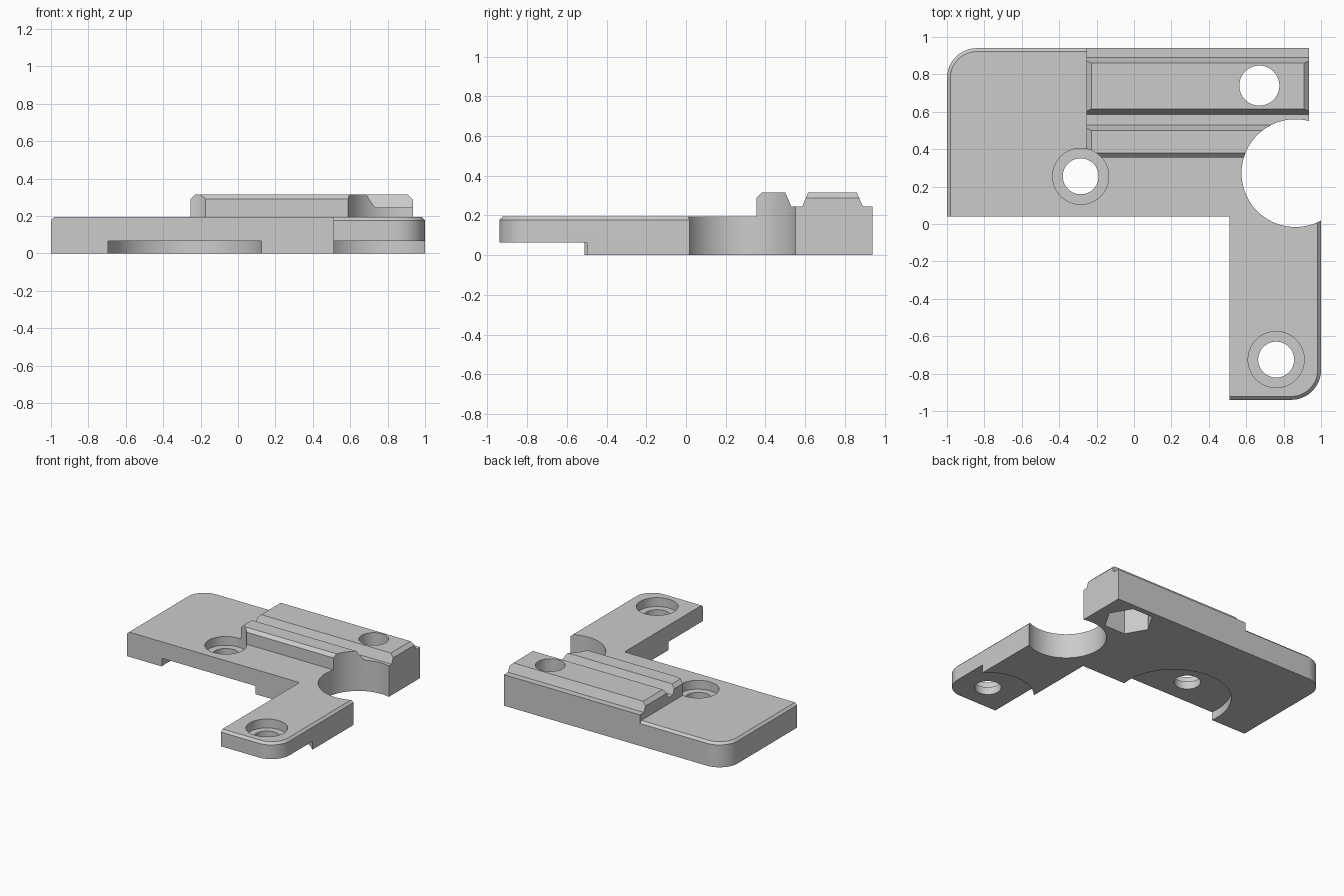
import bpy, bmesh
from math import cos, sin, radians, tau

if "Cube" in bpy.data.objects:
    bpy.data.objects.remove(bpy.data.objects["Cube"])

grey = bpy.data.materials.new("plain grey")
grey.use_nodes = True
colour = (0.6, 0.6, 0.6, 1)
grey.diffuse_color = colour
grey.node_tree.nodes["Principled BSDF"].inputs["Base Color"].default_value = colour


def loft(name, rings):
    """Closed solid through rings of equal point count."""
    bm = bmesh.new()
    loops = [[bm.verts.new(p) for p in ring] for ring in rings]
    n = len(loops[0])
    for a, b in zip(loops, loops[1:]):
        for i in range(n):
            j = (i + 1) % n
            bm.faces.new((a[i], a[j], b[j], b[i]))
    bm.faces.new(loops[0])
    bm.faces.new(loops[-1])
    bmesh.ops.recalc_face_normals(bm, faces=bm.faces)
    mesh = bpy.data.meshes.new(name)
    bm.to_mesh(mesh)
    bm.free()
    mesh.materials.append(grey)
    obj = bpy.data.objects.new(name, mesh)
    bpy.context.collection.objects.link(obj)
    return obj


def arc(cx, cy, r, start, steps=16):
    angles = [radians(start + 90 * i / steps) for i in range(steps + 1)]
    return [(cx + r * cos(a), cy + r * sin(a)) for a in angles]


def combine(target, tool, operation):
    mod = target.modifiers.new(operation, "BOOLEAN")
    mod.operation = operation
    mod.solver = "EXACT"
    mod.object = tool
    bpy.context.view_layer.objects.active = target
    bpy.ops.object.modifier_apply(modifier=mod.name)
    bpy.data.objects.remove(tool)


def drill(target, x, y, r, z0, z1, sides=72):
    ring = [(x + r * cos(tau * i / sides), y + r * sin(tau * i / sides)) for i in range(sides)]
    cutter = loft("cutter", [[(*p, z) for p in ring] for z in (z0, z1)])
    combine(target, cutter, "DIFFERENCE")


# L-shaped plate, with only its outer top edges chamfered
def plate_outline(c):
    r = 0.16
    return ([(-1 + c, 0.04), (0.51, 0.04), (0.51, -0.94 + c)]
            + arc(1 - r, -0.94 + r, r - c, 270)
            + [(1 - c, 0.2), (0.9, 0.2), (0.9, 0.94 - c)]
            + arc(-1 + r, 0.94 - r, r - c, 90))


CHAMFER, TOP = 0.018, 0.195
layers = [(0, 0), (0, TOP - CHAMFER), (CHAMFER, TOP)]
plate = loft("bracket_plate", [[(x, y, z) for x, y in plate_outline(c)] for c, z in layers])

# Twin rail block, extruded along x
profile = [(0.355, 0), (0.355, 0.29), (0.38, 0.315), (0.5, 0.315), (0.53, 0.245),
           (0.585, 0.245), (0.615, 0.315), (0.86, 0.315), (0.89, 0.245),
           (0.94, 0.245), (0.94, 0)]
RIGHT_END, LEFT_END = -0.255, 0.935
rail = loft("rail_block", [[(x, y, z) for y, z in profile] for x in (RIGHT_END, LEFT_END)])

# Sloped ends of the two ridges
for x, side in ((RIGHT_END, -1), (LEFT_END, 1)):
    reach, z = 0.1 * side, 0.288
    wedge = [(x + reach, z - 0.1), (x + reach, z + 0.1), (x - reach, z + 0.1)]
    cutter = loft("cutter", [[(px, y, pz) for px, pz in wedge] for y in (0.2, 1.1)])
    combine(rail, cutter, "DIFFERENCE")
combine(plate, rail, "UNION")

# Large round bite in the left edge
drill(plate, 0.863, 0.272, 0.288, -0.1, 0.6, 128)

# Round recesses under the plate
drill(plate, -0.285, 0.1, 0.414, -0.1, 0.065, 96)
drill(plate, 0.76, -0.725, 0.33, -0.1, 0.065, 96)

# Counterbored screw holes
for x, y in ((-0.285, 0.255), (0.76, -0.725)):
    drill(plate, x, y, 0.15, 0.125, 0.6)
    drill(plate, x, y, 0.096, -0.1, 0.6)

# Rail bolt hole with a hexagonal nut pocket below
drill(plate, 0.67, 0.74, 0.107, -0.1, 0.6)
drill(plate, 0.67, 0.74, 0.18, -0.1, 0.2, 6)

bpy.ops.object.select_all(action="DESELECT")
plate.select_set(True)
bpy.context.view_layer.objects.active = plate
bpy.ops.object.shade_smooth_by_angle(angle=radians(25))
